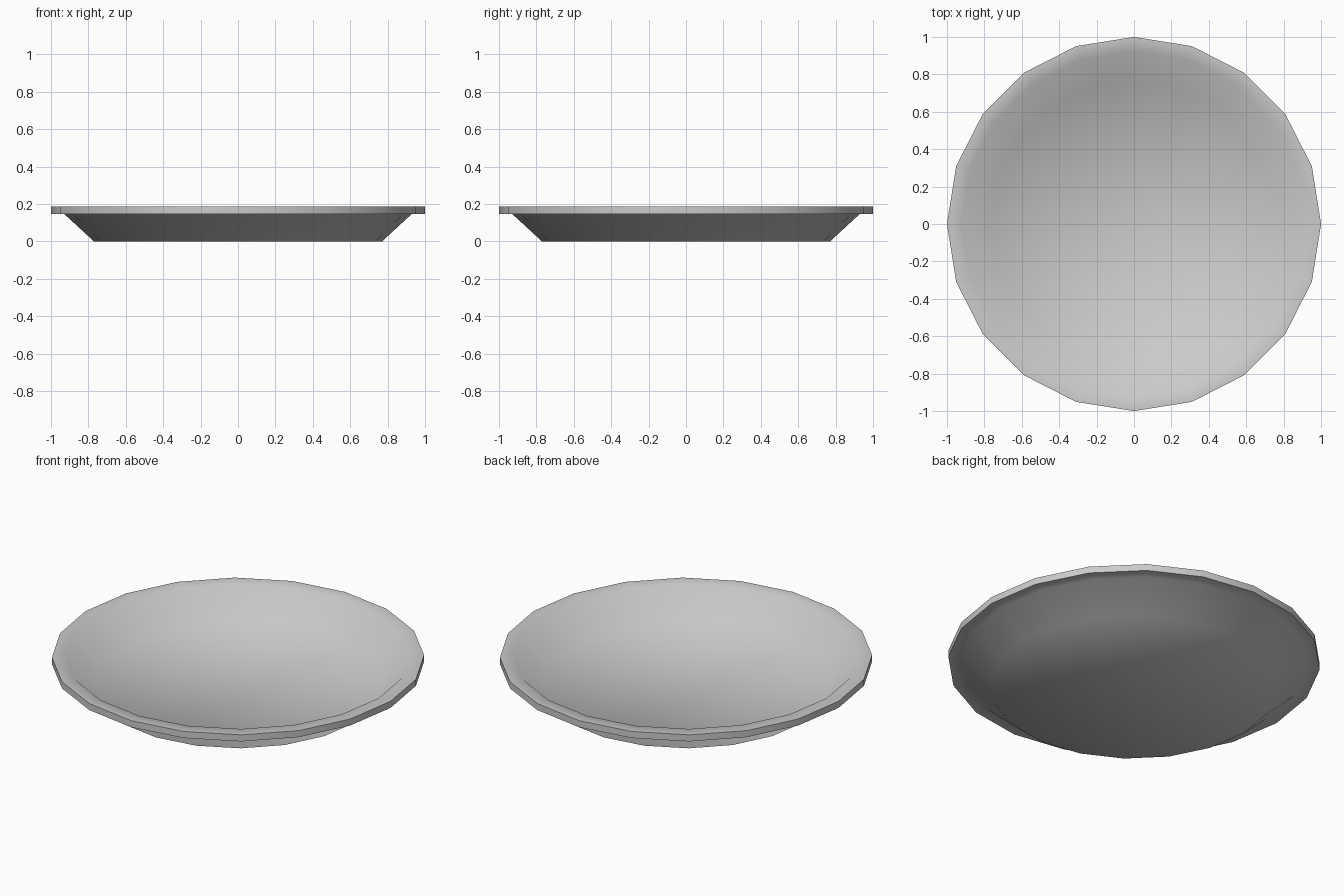
import bpy, bmesh
from math import cos, sin, pi

if "Cube" in bpy.data.objects:
    bpy.data.objects.remove(bpy.data.objects["Cube"])

SIDES = 20
# cross-section (radius, height): underside, rim, then inner bowl
PROFILE = [(0.77, 0.0), (0.93, 0.148), (1.0, 0.148),
           (1.0, 0.187), (0.925, 0.187), (0.765, 0.038)]

bm = bmesh.new()
rings = [[bm.verts.new((r * cos(2 * pi * i / SIDES), r * sin(2 * pi * i / SIDES), z))
          for i in range(SIDES)] for r, z in PROFILE]

# walls and rim
for a, b in zip(rings, rings[1:]):
    for i in range(SIDES):
        j = (i + 1) % SIDES
        bm.faces.new((a[i], a[j], b[j], b[i]))

# base and inner floor
bm.faces.new(rings[0][::-1])
bm.faces.new(rings[-1])

mesh = bpy.data.meshes.new("plate")
bm.to_mesh(mesh)
bm.free()
plate = bpy.data.objects.new("plate", mesh)
bpy.context.collection.objects.link(plate)

# soft slopes, crisp outer rim
bpy.context.view_layer.objects.active = plate
plate.select_set(True)
bpy.ops.object.shade_smooth_by_angle(angle=pi / 3)
